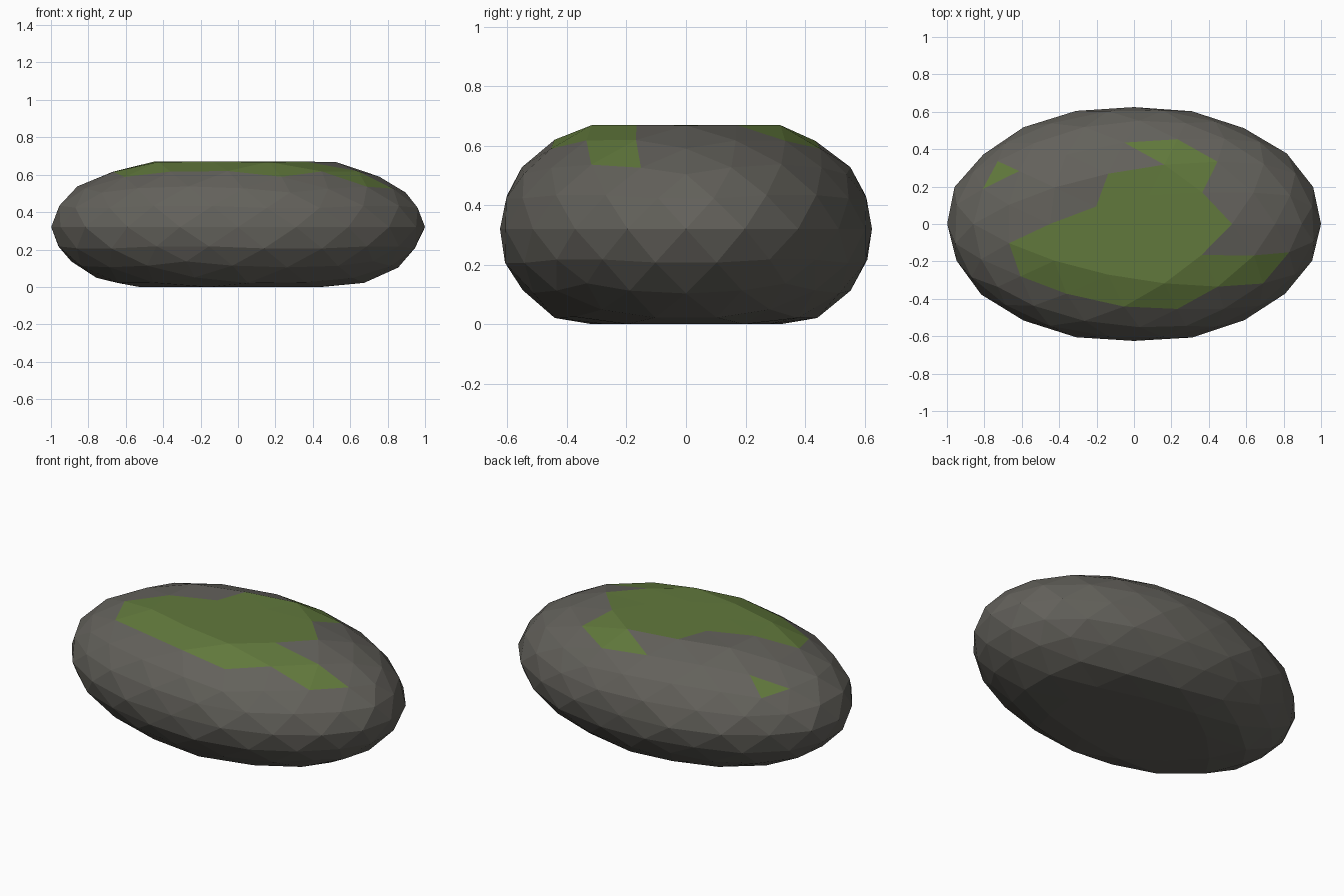
import bpy
import bmesh
import random

cube = bpy.data.objects.get("Cube")
if cube:
    bpy.data.objects.remove(cube, do_unlink=True)

random.seed(4)
CENTRE, TOP = 0.32, 0.67


def material(name, colour):
    m = bpy.data.materials.new(name)
    m.use_nodes = True
    m.diffuse_color = (*colour, 1)
    m.node_tree.nodes["Principled BSDF"].inputs["Base Color"].default_value = (*colour, 1)
    return m


def inside(x, y, outline):
    hit = False
    for (ax, ay), (bx, by) in zip(outline, outline[1:] + outline[:1]):
        if (ay > y) != (by > y) and x < ax + (y - ay) * (bx - ax) / (by - ay):
            hit = not hit
    return hit


def clamp(v, low, high):
    return max(low, min(high, v))


# Outlines of the moss patches, seen from above
moss_patches = [
    [(-.65, -.10), (-.60, -.28), (-.37, -.40), (-.10, -.43), (.22, -.47), (.43, -.34),
     (.70, -.34), (.86, -.17), (.36, -.17), (.50, 0), (.36, .16), (.44, .36),
     (.25, .48), (-.04, .43), (.14, .33), (-.13, .29), (-.20, .10)],
    [(-.83, .21), (-.73, .35), (-.62, .29)],
]

# Faceted boulder: squashed sphere with flattened top and underside
bm = bmesh.new()
bmesh.ops.create_icosphere(bm, subdivisions=3, radius=1)
for v in bm.verts:
    x, y, z = v.co
    wobble = random.uniform(0.995, 1.01)
    v.co = (clamp(x * wobble, -1, 1),
            clamp(y * 0.635 * wobble, -0.625, 0.625),
            clamp(CENTRE + z * 0.41 * wobble, 0, TOP))

# Moss on the upward faces within the patches
for f in bm.faces:
    c = f.calc_center_median()
    mossy = c.z > CENTRE and any(inside(c.x, c.y, p) for p in moss_patches)
    f.material_index = int(mossy)
    f.smooth = False

mesh = bpy.data.meshes.new("boulder")
bm.to_mesh(mesh)
bm.free()
mesh.materials.append(material("grey stone", (0.125, 0.12, 0.105)))
mesh.materials.append(material("green moss", (0.12, 0.19, 0.045)))
boulder = bpy.data.objects.new("boulder", mesh)
bpy.context.scene.collection.objects.link(boulder)
